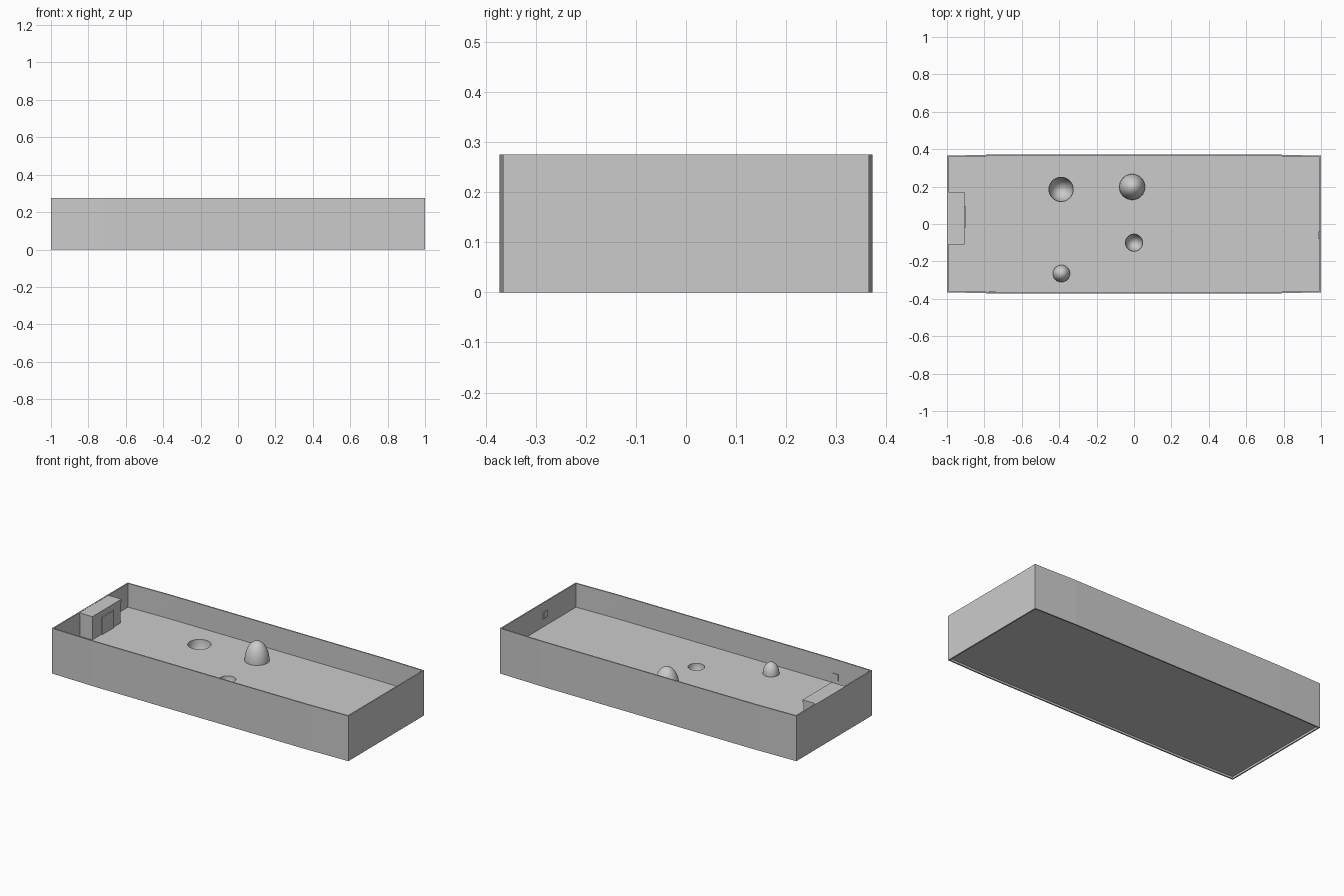
import bpy, bmesh, math
from mathutils import Matrix

if "Cube" in bpy.data.objects:
    bpy.data.objects.remove(bpy.data.objects["Cube"], do_unlink=True)

grey = bpy.data.materials.new("light grey")
grey.use_nodes = True
grey.diffuse_color = (0.6, 0.6, 0.6, 1)
grey.node_tree.nodes["Principled BSDF"].inputs["Base Color"].default_value = (0.6, 0.6, 0.6, 1)

FLOOR, TOP, RECESS = 0.13, 0.275, 0.012


def finish(name, bm):
    bmesh.ops.recalc_face_normals(bm, faces=bm.faces)
    mesh = bpy.data.meshes.new(name)
    bm.to_mesh(mesh)
    bm.free()
    mesh.materials.append(grey)
    ob = bpy.data.objects.new(name, mesh)
    bpy.context.collection.objects.link(ob)
    return ob


def box(name, x0, x1, y0, y1, z0, z1):
    bm = bmesh.new()
    bmesh.ops.create_cube(bm, size=1, matrix=Matrix.Translation(
        ((x0 + x1) / 2, (y0 + y1) / 2, (z0 + z1) / 2))
        @ Matrix.Diagonal((x1 - x0, y1 - y0, z1 - z0, 1)))
    return finish(name, bm)


def ellipsoid(name, x, y, r, h, half=False):
    bm = bmesh.new()
    bmesh.ops.create_uvsphere(bm, u_segments=32, v_segments=24, radius=1,
                              matrix=Matrix.Translation((x, y, FLOOR))
                              @ Matrix.Diagonal((r, r, h, 1)))
    if half:
        bmesh.ops.bisect_plane(bm, geom=bm.verts[:] + bm.edges[:] + bm.faces[:],
                               plane_co=(0, 0, FLOOR - 0.005), plane_no=(0, 0, 1),
                               clear_inner=True)
    return finish(name, bm)


def outline(inset):
    # long sides bulge very slightly towards the middle
    right = [(-1 + inset, -0.365 + inset), (-0.72, -0.372 + inset),
             (0.72, -0.372 + inset), (1 - inset, -0.365 + inset)]
    return right + [(-x, -y) for x, y in right]


# Surrounding wall: a thin ring between two outlines
bm = bmesh.new()
rings = [[bm.verts.new((x, y, z)) for x, y in outline(i)]
         for i, z in ((0, 0), (0, TOP), (0.008, TOP), (0.008, 0))]
for a, b in zip(rings, rings[1:] + rings[:1]):
    for k in range(len(a)):
        j = (k + 1) % len(a)
        bm.faces.new((a[k], a[j], b[j], b[k]))
finish("outer_wall", bm)

# Floor slab, raised slightly above the lower rim
bm = bmesh.new()
face = bm.faces.new([bm.verts.new((x, y, RECESS)) for x, y in outline(0.006)])
up = bmesh.ops.extrude_face_region(bm, geom=[face])["geom"]
for v in up:
    if isinstance(v, bmesh.types.BMVert):
        v.co.z = FLOOR
if not face.is_valid or len(bm.faces) < 10:
    bmesh.ops.holes_fill(bm, edges=bm.edges)
floor = finish("floor", bm)

# Pits cut into the floor
for name, x, y, r, h in (("large_pit", -0.39, 0.185, 0.065, 0.1),
                         ("small_pit", 0.0, -0.1, 0.046, 0.07)):
    cutter = ellipsoid(name + "_cutter", x, y, r, h)
    mod = floor.modifiers.new(name, "BOOLEAN")
    mod.operation, mod.solver, mod.object = "DIFFERENCE", "EXACT", cutter
    bpy.context.view_layer.objects.active = floor
    with bpy.context.temp_override(object=floor, active_object=floor):
        bpy.ops.object.modifier_apply(modifier=mod.name)
    bpy.data.objects.remove(cutter, do_unlink=True)

# Mounds standing on the floor
large_mound = ellipsoid("large_mound", -0.01, 0.198, 0.069, 0.117, True)
small_mound = ellipsoid("small_mound", -0.388, -0.265, 0.046, 0.07, True)

# Small building at one end, with a roof slab and a door
box("building", -0.994, -0.908, -0.105, 0.165, FLOOR, TOP - 0.015)
box("building_roof", -0.994, -0.905, -0.11, 0.17, TOP - 0.016, TOP - 0.001)
box("building_door", -0.91, -0.902, -0.02, 0.095, FLOOR, 0.235)

# Small plates on the inner wall faces
box("end_plate", 0.987, 0.995, -0.08, -0.04, 0.18, 0.22)
box("side_plate", -0.775, -0.74, -0.366, -0.358, 0.15, 0.19)

# Smooth shading on the rounded parts
bpy.ops.object.select_all(action="DESELECT")
for ob in (floor, large_mound, small_mound):
    ob.select_set(True)
bpy.context.view_layer.objects.active = floor
bpy.ops.object.shade_smooth_by_angle(angle=math.radians(35))
